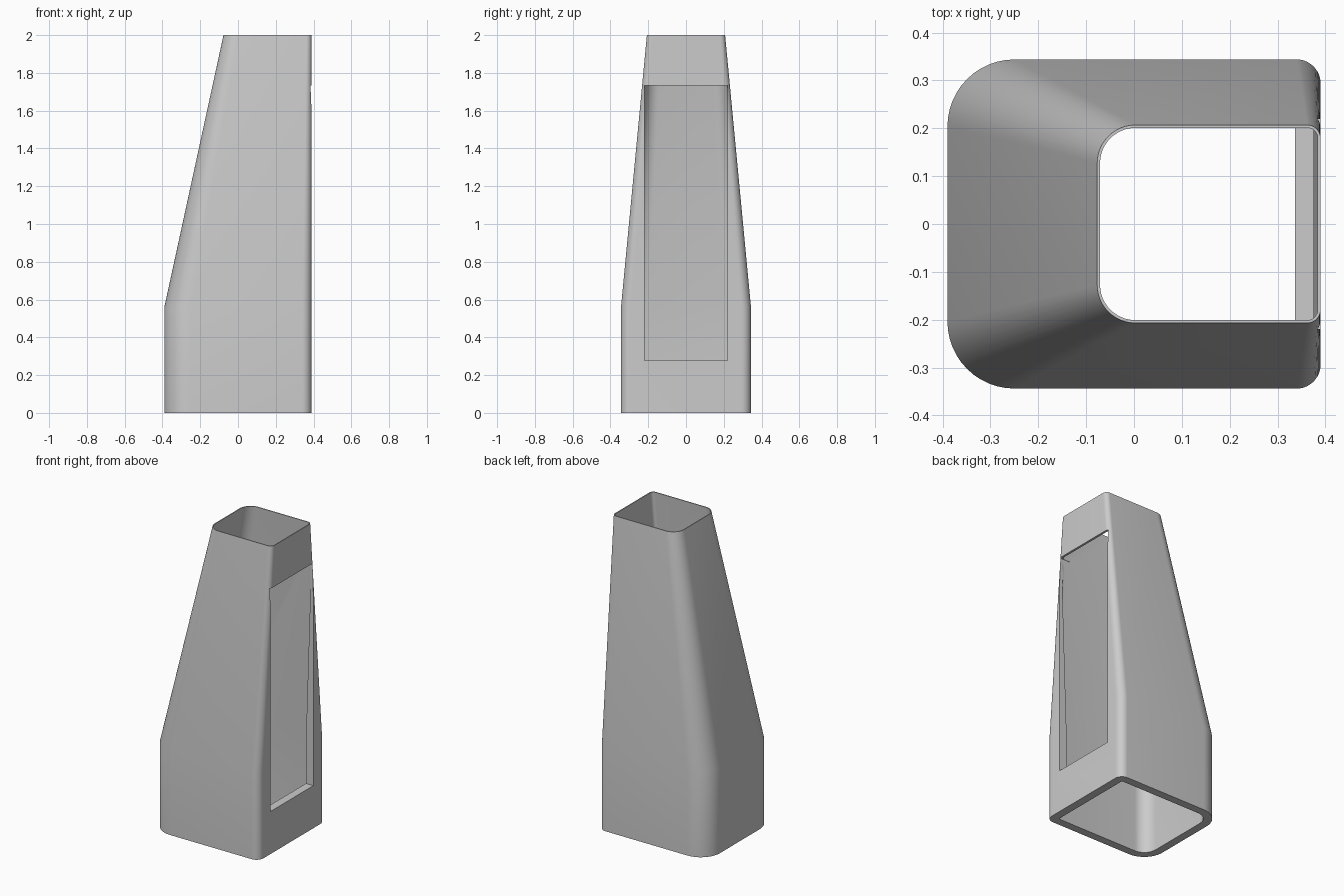
import bpy, bmesh
from math import cos, sin, pi

if "Cube" in bpy.data.objects:
    bpy.data.objects.remove(bpy.data.objects["Cube"], do_unlink=True)

grey = bpy.data.materials.new("light_grey")
grey.use_nodes = True
grey.diffuse_color = (0.6, 0.6, 0.6, 1)
grey.node_tree.nodes["Principled BSDF"].inputs["Base Color"].default_value = (0.6, 0.6, 0.6, 1)

STEPS = 12
RIGHT = 0.39


def section(bm, z, left, half, r_left, r_right, wall=0.0):
    """Rounded rectangle at height z, moved inwards by the wall thickness."""
    x0, x1, h = left + wall, RIGHT - wall, half - wall
    rl, rr = max(r_left - wall, 0.02), max(r_right - wall, 0.012)
    corners = [(x1 - rr, h - rr, rr, 0), (x0 + rl, h - rl, rl, 1),
               (x0 + rl, rl - h, rl, 2), (x1 - rr, rr - h, rr, 3)]
    ring = []
    for cx, cy, r, quarter in corners:
        for i in range(STEPS + 1):
            a = (quarter + i / STEPS) * pi / 2
            ring.append(bm.verts.new((cx + r * cos(a), cy + r * sin(a), z)))
    return ring


# Hollow tower: up the outside, over the thin rim, down the inside
base = (-0.39, 0.344, 0.14, 0.05)
top = (-0.077, 0.207, 0.08, 0.028)
bm = bmesh.new()
rings = [section(bm, 0, *base), section(bm, 0.56, *base), section(bm, 2, *top),
         section(bm, 2, *top, 0.006), section(bm, 0.56, *base, 0.053),
         section(bm, 0, *base, 0.053)]
for lower, upper in zip(rings, rings[1:] + rings[:1]):
    n = len(lower)
    for i in range(n):
        j = (i + 1) % n
        bm.faces.new((lower[i], lower[j], upper[j], upper[i]))
bmesh.ops.recalc_face_normals(bm, faces=bm.faces)
mesh = bpy.data.meshes.new("tower_shell")
bm.to_mesh(mesh)
bm.free()
shell = bpy.data.objects.new("tower_shell", mesh)
bpy.context.collection.objects.link(shell)
mesh.materials.append(grey)

# Tall window cut through the right wall
bpy.ops.mesh.primitive_cube_add(size=1, location=(0.41, 0, 1.005))
cutter = bpy.context.object
cutter.name = "window_cutter"
cutter.scale = (0.2, 0.44, 1.454)
cutter.hide_render = True
cutter.data.materials.append(grey)

cut = shell.modifiers.new("window", "BOOLEAN")
cut.operation = "DIFFERENCE"
cut.solver = "EXACT"
cut.object = cutter
bpy.ops.object.select_all(action="DESELECT")
shell.select_set(True)
bpy.context.view_layer.objects.active = shell
bpy.ops.object.modifier_apply(modifier=cut.name)
bpy.data.objects.remove(cutter, do_unlink=True)
bpy.ops.object.shade_smooth_by_angle(angle=pi / 6)
